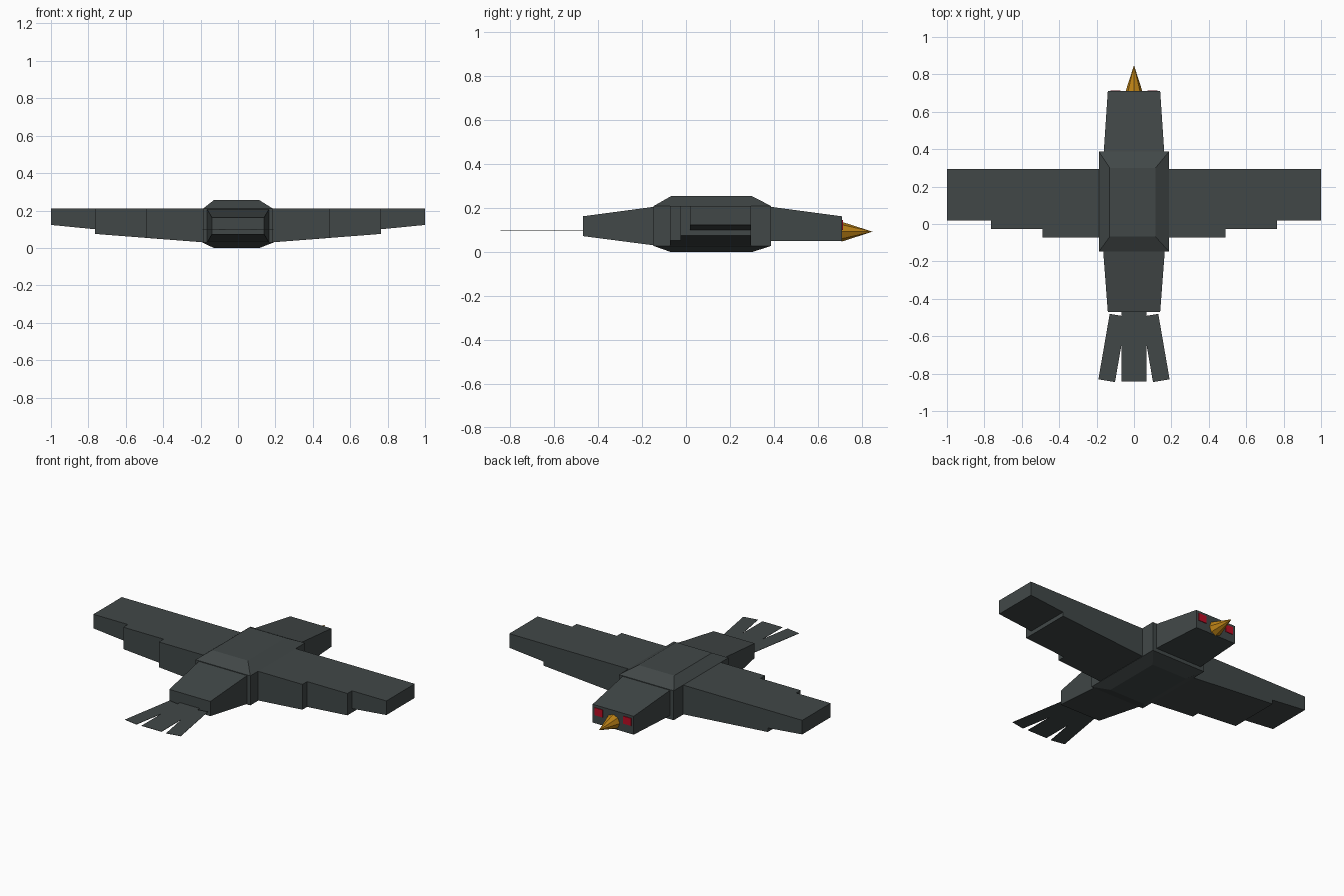
import bpy, bmesh, math
from mathutils import Matrix

if "Cube" in bpy.data.objects:
    bpy.data.objects.remove(bpy.data.objects["Cube"])


def material(name, rgb):
    m = bpy.data.materials.new(name)
    m.diffuse_color = (*rgb, 1)
    m.use_nodes = True
    m.node_tree.nodes["Principled BSDF"].inputs["Base Color"].default_value = m.diffuse_color
    return m


SLATE = material("slate_feathers", (0.053, 0.064, 0.064))
ORANGE = material("orange_beak", (0.50, 0.22, 0.008))
RED = material("red_eye", (0.50, 0.004, 0.018))


def finish(name, bm, mat, mirror=False):
    bmesh.ops.recalc_face_normals(bm, faces=bm.faces)
    me = bpy.data.meshes.new(name)
    bm.to_mesh(me)
    bm.free()
    me.materials.append(mat)
    ob = bpy.data.objects.new(name, me)
    bpy.context.collection.objects.link(ob)
    if mirror:
        ob.modifiers.new("mirror", 'MIRROR')
    return ob


def loft(name, rings, mat, mirror=False):
    """Skin a stack of equal-length vertex rings and cap both ends."""
    bm = bmesh.new()
    vs = [[bm.verts.new(p) for p in ring] for ring in rings]
    n = len(rings[0])
    for a, b in zip(vs, vs[1:]):
        for i in range(n):
            j = (i + 1) % n
            bm.faces.new((a[i], a[j], b[j], b[i]))
    bm.faces.new(vs[0])
    bm.faces.new(vs[-1])
    return finish(name, bm, mat, mirror)


def rect_z(x0, x1, y0, y1, z):
    return [(x0, y0, z), (x1, y0, z), (x1, y1, z), (x0, y1, z)]


def rect_y(hx, z0, z1, y):
    return [(-hx, y, z0), (hx, y, z0), (hx, y, z1), (-hx, y, z1)]


def prism(name, profile, y0, y1, mat):
    """Extrude an x-z profile along y, mirrored to both sides."""
    return loft(name, [[(x, y, z) for x, z in profile] for y in (y0, y1)], mat, True)


# Body with chamfered back and belly
loft("body", [
    rect_z(-0.13, 0.115, -0.068, 0.30, 0.0),
    rect_z(-0.187, 0.187, -0.147, 0.387, 0.028),
    rect_z(-0.187, 0.187, -0.147, 0.387, 0.21),
    rect_z(-0.13, 0.115, -0.068, 0.30, 0.255),
], SLATE)

# Tapered head and rump
loft("head", [rect_y(0.162, 0.05, 0.207, 0.38), rect_y(0.14, 0.05, 0.163, 0.71)], SLATE)
loft("rump", [rect_y(0.165, 0.03, 0.207, -0.14), rect_y(0.14, 0.073, 0.163, -0.47)], SLATE)

# Wings: main slab plus two rows of trailing feathers
TOP = 0.21
prism("wing", [(0.16, 0.028), (0.765, 0.075), (0.765, 0.1), (1.0, 0.123),
               (1.0, TOP), (0.16, TOP)], 0.018, 0.295, SLATE)
prism("wing_middle_feathers", [(0.16, 0.028), (0.765, 0.075), (0.765, TOP), (0.16, TOP)],
      -0.026, 0.018, SLATE)
prism("wing_inner_feathers", [(0.16, 0.028), (0.49, 0.054), (0.49, TOP), (0.16, TOP)],
      -0.072, -0.026, SLATE)


# Paper-thin tail feathers
def feather(name, w, length, pivot, angle, mirror):
    bm = bmesh.new()
    bmesh.ops.create_cube(bm, size=1, matrix=Matrix.Translation((0, -length / 2, 0))
                          @ Matrix.Diagonal((w, length, 0.002, 1)))
    bm.transform(Matrix.Translation(pivot) @ Matrix.Rotation(angle, 4, 'Z'))
    return finish(name, bm, SLATE, mirror)


feather("tail_centre_feather", 0.136, 0.375, (0, -0.468, 0.1), 0, False)
feather("tail_side_feathers", 0.09, 0.355, (0.0855, -0.488, 0.1), math.radians(9.8), True)

# Beak cone
bm = bmesh.new()
bmesh.ops.create_cone(bm, cap_ends=True, segments=8, radius1=0.045, radius2=0, depth=0.14,
                      matrix=Matrix.Translation((0, 0.779, 0.093))
                      @ Matrix.Rotation(-math.pi / 2, 4, 'X'))
finish("beak", bm, ORANGE)

# Square eyes as thin plates on the face
bm = bmesh.new()
bmesh.ops.create_cube(bm, size=1, matrix=Matrix.Translation((0.098, 0.711, 0.124))
                      @ Matrix.Diagonal((0.054, 0.006, 0.046, 1)))
finish("eyes", bm, RED, True)
